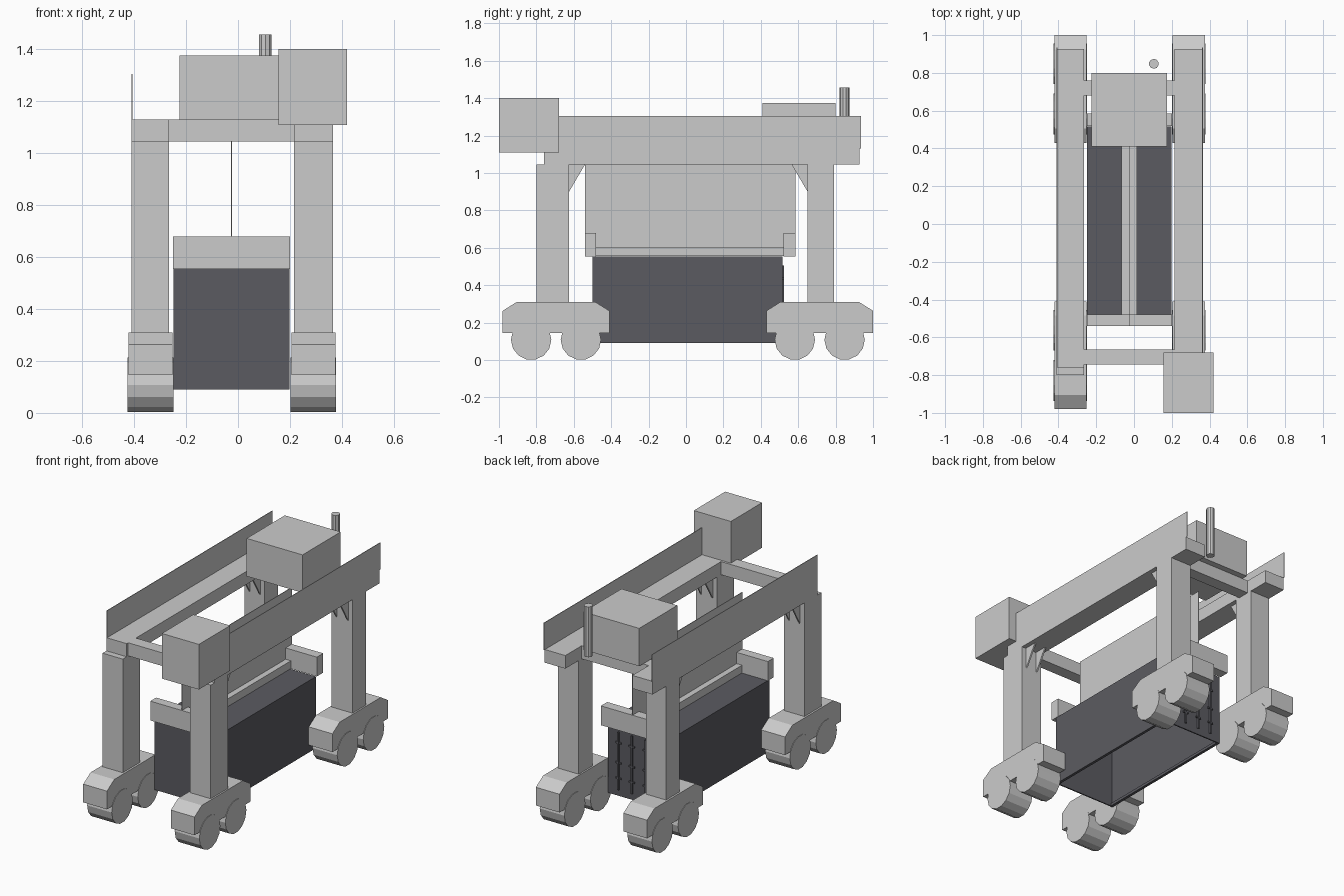
import bpy, bmesh, math
from mathutils import Matrix

if "Cube" in bpy.data.objects:
    bpy.data.objects.remove(bpy.data.objects["Cube"])


def material(name, rgb):
    m = bpy.data.materials.new(name)
    m.diffuse_color = (*rgb, 1)
    m.use_nodes = True
    m.node_tree.nodes["Principled BSDF"].inputs["Base Color"].default_value = m.diffuse_color
    return m


GREY = material("light_grey", (0.6, 0.6, 0.6))
DARK = material("dark_slate", (0.105, 0.105, 0.12))


def finish(name, bm, mat):
    bmesh.ops.recalc_face_normals(bm, faces=bm.faces)
    me = bpy.data.meshes.new(name)
    bm.to_mesh(me)
    bm.free()
    me.materials.append(mat)
    ob = bpy.data.objects.new(name, me)
    bpy.context.collection.objects.link(ob)
    return ob


def box(name, x, y, z, mat=GREY):
    """Box from (min, max) ranges on each axis."""
    bm = bmesh.new()
    bmesh.ops.create_cube(bm, size=1)
    for v in bm.verts:
        v.co = [r[0] if c < 0 else r[1] for c, r in zip(v.co, (x, y, z))]
    return finish(name, bm, mat)


def profile(name, x, points, mat=GREY):
    """Side outline of (y, z) points extruded across the x range."""
    bm = bmesh.new()
    f = bm.faces.new([bm.verts.new((x[0], y, z)) for y, z in points])
    out = bmesh.ops.extrude_face_region(bm, geom=[f])
    for v in out["geom"]:
        if isinstance(v, bmesh.types.BMVert):
            v.co.x = x[1]
    return finish(name, bm, mat)


def cylinder(name, centre, radius, length, sides, along_x=False, mat=GREY):
    bm = bmesh.new()
    rot = Matrix.Rotation(math.pi / 2, 4, 'Y') if along_x else Matrix()
    bmesh.ops.create_cone(bm, cap_ends=True, segments=sides, radius1=radius,
                          radius2=radius, depth=length,
                          matrix=Matrix.Translation(centre) @ rot)
    return finish(name, bm, mat)


# Two identical sides: bogies, wheels, legs, gussets and girders
for side, leg_x, bogie_x, plate_x in (
        ("left", (-0.41, -0.265), (-0.422, -0.252), (-0.41, -0.406)),
        ("right", (0.215, 0.365), (0.205, 0.375), (0.361, 0.365))):
    mid = sum(bogie_x) / 2
    for end, cy, leg_y, d in (("front", -0.695, (-0.80, -0.625), 1),
                              ("rear", 0.715, (0.65, 0.79), -1)):
        tag = f"{side}_{end}"
        half = [(0.285, 0.145), (0.285, 0.263), (0.21, 0.31)]
        profile("bogie_" + tag, bogie_x,
                [(cy + y, z) for y, z in half] +
                [(cy - y, z) for y, z in reversed(half)])
        for i, off in enumerate((-0.133, 0.133)):
            cylinder(f"wheel_{tag}_{i}", (mid, cy + off, 0.108), 0.108, 0.176,
                     14, along_x=True)
        box("leg_" + tag, leg_x, leg_y, (0.30, 1.045))
        # Paired knee gussets under the girder
        inner = leg_y[1] if d > 0 else leg_y[0]
        for i, gx in enumerate((leg_x[0] + 0.03, leg_x[1] - 0.04)):
            profile(f"gusset_{tag}_{i}", (gx, gx + 0.01),
                    [(inner, 0.90), (inner, 1.045), (inner + d * 0.085, 1.045)])
    box("girder_" + side, leg_x, (-0.76, 0.927), (1.045, 1.13))
    box("girder_web_" + side, plate_x, (-0.76, 0.935), (1.13, 1.305))

# Cross beams joining the girders
for end, y in (("front", (-0.745, -0.665)), ("rear", (0.68, 0.76))):
    box("cross_beam_" + end, (-0.265, 0.215), y, (1.045, 1.13))

# Upper machinery
box("cabin", (0.155, 0.42), (-1.0, -0.68), (1.108, 1.40))
box("trolley_house", (-0.225, 0.175), (0.41, 0.80), (1.13, 1.375))
cylinder("exhaust_pipe", (0.105, 0.848, 1.293), 0.026, 0.326, 10)

# Hoist sheet and spreader
box("hoist_sheet", (-0.027, -0.023), (-0.54, 0.585), (0.605, 1.045))
box("spreader_spine", (-0.065, 0.015), (-0.48, 0.52), (0.555, 0.605))
for end, y in (("front", (-0.54, -0.48)), ("rear", (0.52, 0.585))):
    box("spreader_end_" + end, (-0.25, 0.20), y, (0.553, 0.678))

# Container shell, open underneath
X, Y, Z = (-0.248, 0.198), (-0.50, 0.515), (0.09, 0.554)
T = 0.008
box("container_roof", X, Y, (Z[1] - T, Z[1]), DARK)
for i, s in enumerate(("left", "right")):
    x = (X[i], X[i] + T) if i == 0 else (X[i] - T, X[i])
    box("container_wall_" + s, x, Y, (Z[0], Z[1] - T), DARK)
    rail = (X[0], X[0] + 0.018) if i == 0 else (X[1] - 0.018, X[1])
    box("container_rail_" + s, rail, Y, (Z[0], Z[0] + 0.018), DARK)
for i, s in enumerate(("front", "rear")):
    y = (Y[i], Y[i] + T) if i == 0 else (Y[i] - T, Y[i])
    box("container_end_" + s, (X[0] + T, X[1] - T), y, (Z[0], Z[1] - T), DARK)

# Door lock rods and handles on the rear end
for i, x in enumerate((-0.17, -0.075, 0.025, 0.12)):
    box(f"lock_rod_{i}", (x - 0.005, x + 0.005), (0.515, 0.525),
        (0.13, 0.505), DARK)
    for j, z in enumerate((0.20, 0.30, 0.43)):
        box(f"door_handle_{i}_{j}", (x - 0.02, x + 0.02), (0.515, 0.523),
            (z, z + 0.01), DARK)
